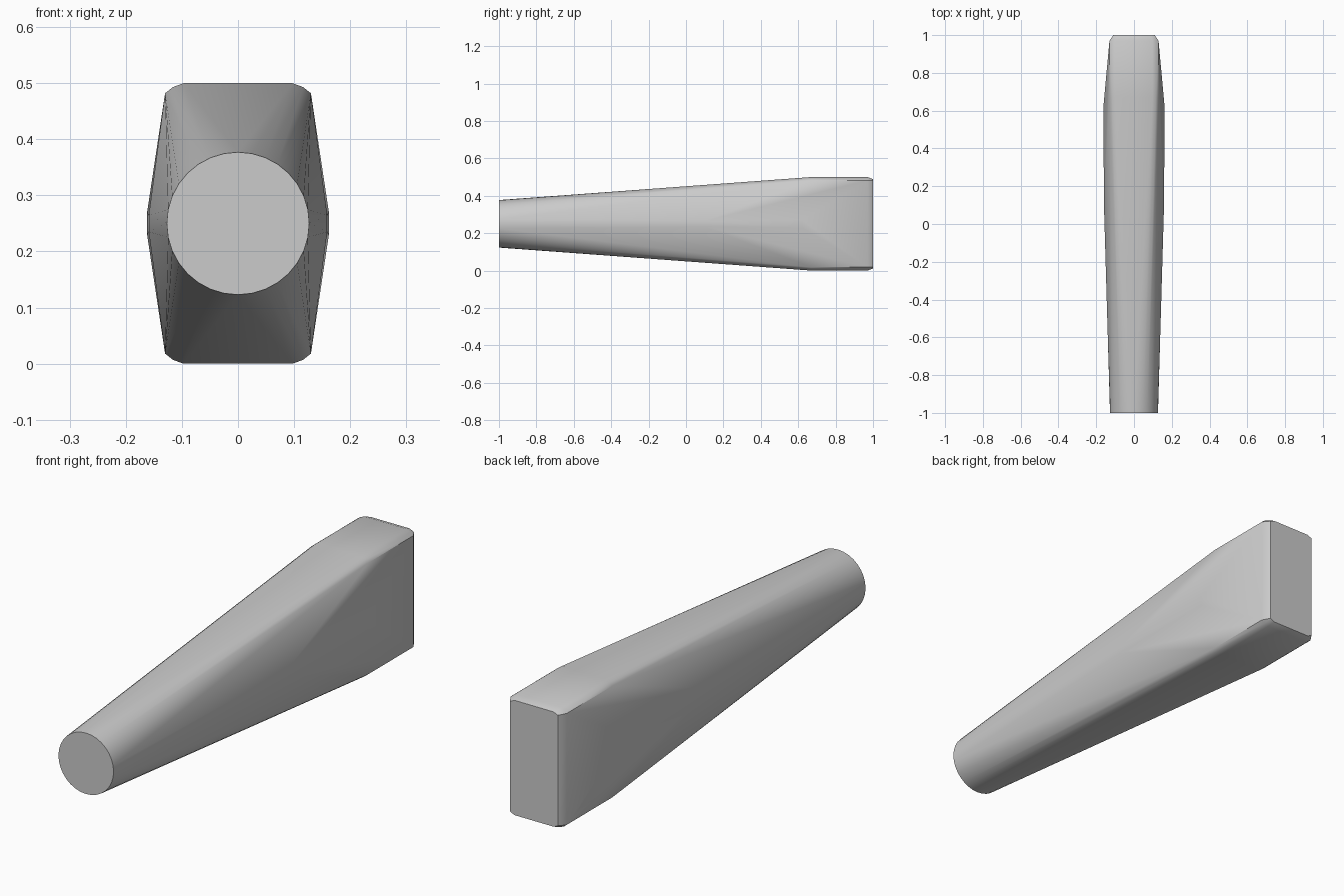
import bpy
import bmesh
import math

cube = bpy.data.objects.get("Cube")
if cube:
    bpy.data.objects.remove(cube, do_unlink=True)

MID_Z = 0.25

grey = bpy.data.materials.new("plain_grey")
grey.use_nodes = True
COLOUR = (0.6, 0.6, 0.6, 1)
grey.diffuse_color = COLOUR
grey.node_tree.nodes["Principled BSDF"].inputs["Base Color"].default_value = COLOUR


def mirrored(points, y):
    """Repeat (x, height from the middle) points in all four quadrants."""
    return [(sx * x, y, MID_Z + sz * h)
            for x, h in points for sx in (-1, 1) for sz in (-1, 1)]


# Round front end
SIDES, RADIUS = 32, 0.127
points = []
for i in range(SIDES):
    a = 2 * math.pi * i / SIDES
    points.append((RADIUS * math.cos(a), -1, MID_Z + RADIUS * math.sin(a)))

# Bulging side ridges
points += mirrored([(0.159, 0.015)], 0.1)
points += mirrored([(0.162, 0.02)], 0.62)

# Block end with rounded corners and a chamfered back
corner = [(0.097, 0.25), (0.116, 0.243), (0.13, 0.232)]
points += mirrored(corner, 0.67)
points += mirrored(corner, 0.97)
points += mirrored([(0.09, 0.239), (0.11, 0.23)], 1)

# Skin stretched over the sections
bm = bmesh.new()
for p in points:
    bm.verts.new(p)
hull = bmesh.ops.convex_hull(bm, input=bm.verts)
unused = {g for g in hull["geom_interior"] + hull["geom_unused"]
          if isinstance(g, bmesh.types.BMVert)}
bmesh.ops.delete(bm, geom=list(unused), context="VERTS")
bmesh.ops.dissolve_limit(bm, angle_limit=math.radians(0.5),
                         verts=bm.verts, edges=bm.edges)
bmesh.ops.recalc_face_normals(bm, faces=bm.faces)
mesh = bpy.data.meshes.new("tapered_body")
bm.to_mesh(mesh)
bm.free()
mesh.materials.append(grey)

body = bpy.data.objects.new("tapered_body", mesh)
bpy.context.collection.objects.link(body)
bpy.ops.object.select_all(action="DESELECT")
body.select_set(True)
bpy.context.view_layer.objects.active = body
bpy.ops.object.shade_smooth_by_angle(angle=math.radians(30))
